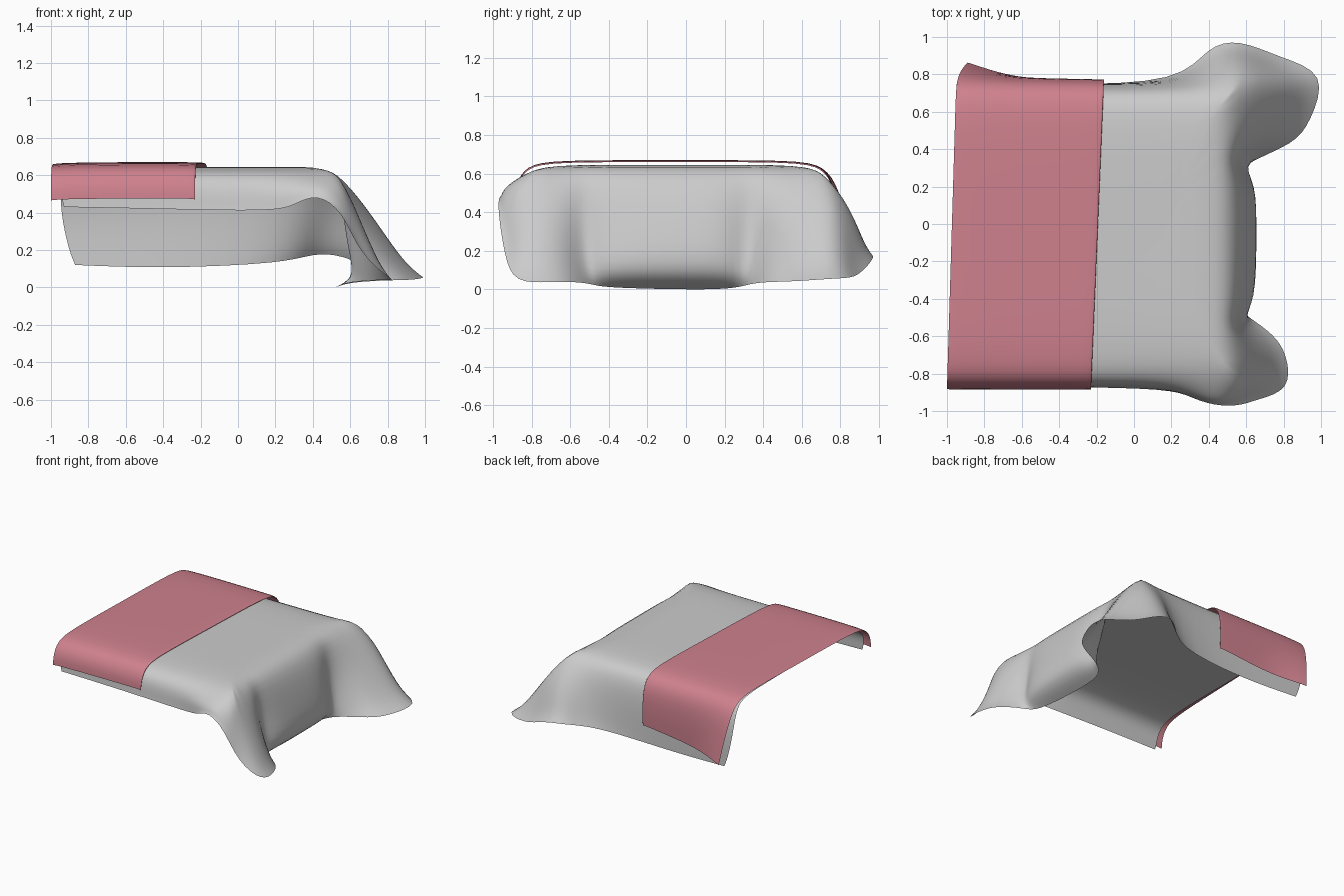
import bpy, bmesh

if "Cube" in bpy.data.objects:
    bpy.data.objects.remove(bpy.data.objects["Cube"])


def clamp(v, lo, hi):
    return max(lo, min(hi, v))


def cloth(name, rows, levels=2, color=None):
    """Smooth open sheet lofted through equal-length rows of points."""
    bm = bmesh.new()
    grid = [[bm.verts.new(p) for p in row] for row in rows]
    for a, b in zip(grid, grid[1:]):
        for i in range(len(a) - 1):
            bm.faces.new((a[i], b[i], b[i + 1], a[i + 1]))
    bmesh.ops.remove_doubles(bm, verts=bm.verts, dist=0.0005)
    bmesh.ops.recalc_face_normals(bm, faces=bm.faces)
    if sum(f.normal.z * f.calc_area() for f in bm.faces) < 0:
        bmesh.ops.reverse_faces(bm, faces=bm.faces)
    for f in bm.faces:
        f.smooth = True
    mesh = bpy.data.meshes.new(name)
    bm.to_mesh(mesh)
    bm.free()
    obj = bpy.data.objects.new(name, mesh)
    bpy.context.collection.objects.link(obj)
    sub = obj.modifiers.new("smooth", 'SUBSURF')
    sub.levels = sub.render_levels = levels
    sub.boundary_smooth = 'PRESERVE_CORNERS'
    if color:
        mat = bpy.data.materials.new(name)
        mat.diffuse_color = color
        mat.use_nodes = True
        mat.node_tree.nodes["Principled BSDF"].inputs["Base Color"].default_value = mat.diffuse_color
        mesh.materials.append(mat)
    return obj


# Blanket drape: (mid-height point, hem point) walking around the bed
front_side = [
    ((-.95, -.87, .53), (-.93, -.875, .43)),
    ((-.40, -.865, .53), (-.40, -.87, .42)),
    ((.10, -.865, .52), (.20, -.88, .405)),
    ((.30, -.91, .53), (.30, -.925, .44)),
    ((.45, -.95, .54), (.42, -.97, .505)),
    ((.55, -.93, .49), (.56, -.975, .41)),
    ((.61, -.88, .42), (.65, -.94, .17)),
    ((.66, -.81, .34), (.84, -.89, .03)),
    ((.67, -.72, .33), (.82, -.70, .04)),
    ((.64, -.62, .30), (.75, -.59, .04)),
    ((.54, -.52, .30), (.60, -.49, .03)),
    ((.62, -.42, .30), (.54, -.44, .01)),
]
back_side = [
    ((.64, -.05, .30), (.52, -.05, .00)),
    ((.64, .21, .30), (.52, .24, .00)),
    ((.54, .33, .30), (.60, .33, .03)),
    ((.66, .45, .32), (.86, .43, .04)),
    ((.72, .60, .36), (.94, .54, .04)),
    ((.75, .74, .36), (1.04, .81, .06)),
    ((.65, .83, .40), (.78, .89, .06)),
    ((.54, .87, .42), (.56, .99, .18)),
    ((.42, .83, .42), (.39, .95, .18)),
    ((.27, .745, .40), (.26, .755, .13)),
    ((-.40, .75, .38), (-.40, .745, .10)),
    ((-.95, .77, .40), (-.87, .765, .12)),
]
rows = []
for mid, hem in front_side + back_side:
    x, y, z = mid
    spine = (min(x, .1), -.05, .642)
    rim = (min(x, .41), clamp(y, -.69, .58), .648)
    shoulder = (min(x, .55), clamp(y, -.83, .72), .605)
    # lower loop: toes flare along the floor, foot panel bulges before its hem tucks under
    bulge = .11 if abs(y + .1) < .36 and x > .6 else 0
    low = (x + (hem[0] - x) * .6 + bulge, y + (hem[1] - y) * .6, hem[2] + (z - hem[2]) * .25)
    rows.append([spine, rim, shoulder, mid, low, hem])
cloth("blanket", rows)

# Pink folded-over sheet: cross-section (y, z) swept along the head end
section = [(-.885, .475), (-.88, .55), (-.83, .64), (-.69, .672), (-.05, .668),
           (.57, .672), (.71, .64), (.765, .54), (.775, .38), (.77, .22)]
rows = []
for t, drop in ((0, .045), (.05, .004), (.35, 0), (.7, 0), (.96, 0), (1, .003), (1, .02)):
    row = []
    for y, z in section:
        k = (y + .885) / 1.665
        head = -1.0 + .05 * k
        foot = -.23 + .07 * k
        low = clamp((.6 - z) / .38, 0, 1) if y > 0 else 0
        # outward flare at the low back head corner, deeper hang toward the head
        flare = .08 * low * clamp(1 - t / .35, 0, 1) + .015 * (1 - t) * (y > .6)
        hang = .06 * low * (1 - t)
        sag = low * (.08 * t - .04)
        if z < .6:
            drop = min(drop, .01)
        row.append((head + (foot - head) * t + hang, (y + flare) * (1 - drop * .2), z - drop + sag))
    rows.append(row)
cloth("folded_sheet", rows, color=(.62, .22, .27, 1))
